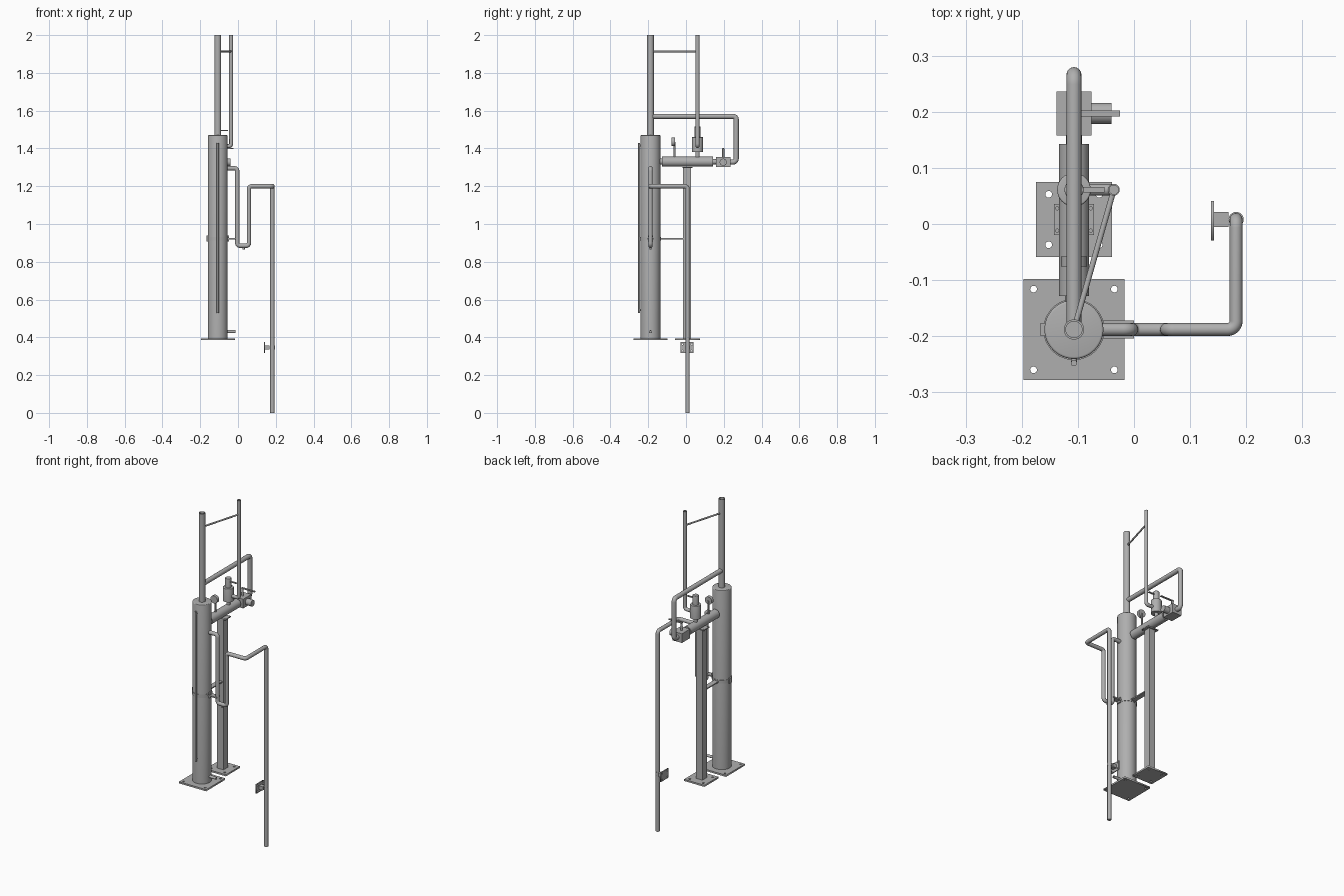
import bpy, bmesh, math
from mathutils import Vector

cube = bpy.data.objects.get("Cube")
if cube:
    bpy.data.objects.remove(cube, do_unlink=True)

steel = bpy.data.materials.new("grey_steel")
GREY = (0.43, 0.43, 0.43, 1)
steel.diffuse_color = GREY
steel.use_nodes = True
bsdf = next(n for n in steel.node_tree.nodes if n.type == 'BSDF_PRINCIPLED')
bsdf.inputs["Base Color"].default_value = GREY


def finish(obj, smooth=True):
    obj.data.materials.clear()
    obj.data.materials.append(steel)
    bpy.ops.object.select_all(action='DESELECT')
    obj.select_set(True)
    bpy.context.view_layer.objects.active = obj
    if obj.type == 'CURVE':
        bpy.ops.object.convert(target='MESH')
        obj = bpy.context.view_layer.objects.active
    if smooth:
        bpy.ops.object.shade_smooth_by_angle(angle=math.radians(35))
    return obj


def add(name, data, smooth=True):
    obj = bpy.data.objects.new(name, data)
    bpy.context.collection.objects.link(obj)
    return finish(obj, smooth)


def rod(name, a, b, r, sides=32, bore=0, rim=0):
    """Straight cylinder from a to b; bore hollows the b end, rim bevels it."""
    a, b = Vector(a), Vector(b)
    bm = bmesh.new()
    bmesh.ops.create_cone(bm, cap_ends=True, segments=sides, radius1=r,
                          radius2=r, depth=(b - a).length)
    top = max(bm.faces, key=lambda f: f.calc_center_median().z)
    if bore:
        bmesh.ops.inset_region(bm, faces=[top], thickness=r - bore)
        ext = bmesh.ops.extrude_discrete_faces(bm, faces=[top])
        bmesh.ops.translate(bm, verts=ext["faces"][0].verts, vec=(0, 0, -4 * r))
    elif rim:
        bmesh.ops.bevel(bm, geom=list(top.edges), offset=rim, segments=3,
                        affect='EDGES', profile=0.5)
    turn = (b - a).to_track_quat('Z', 'Y').to_matrix().to_4x4()
    turn.translation = (a + b) / 2
    bm.transform(turn)
    mesh = bpy.data.meshes.new(name)
    bm.to_mesh(mesh)
    bm.free()
    return add(name, mesh)


def box(name, lo, hi):
    bm = bmesh.new()
    bmesh.ops.create_cube(bm, size=1)
    for v in bm.verts:
        v.co = [lo[i] if v.co[i] < 0 else hi[i] for i in range(3)]
    mesh = bpy.data.meshes.new(name)
    bm.to_mesh(mesh)
    bm.free()
    return add(name, mesh, False)


def bent_pipe(name, points, r, bend=1.3):
    """Round pipe along points, with tight elbows."""
    pts = [Vector(p) for p in points]
    path = [pts[0]]
    for p, q, s in zip(pts, pts[1:], pts[2:]):
        u, w = (p - q).normalized(), (s - q).normalized()
        R = r * bend
        for i in range(9):
            t = math.pi / 2 * i / 8
            path.append(q + u * R * (1 - math.sin(t)) + w * R * (1 - math.cos(t)))
    path.append(pts[-1])
    curve = bpy.data.curves.new(name, 'CURVE')
    curve.dimensions = '3D'
    curve.bevel_depth = r
    curve.bevel_resolution = 6
    curve.use_fill_caps = True
    spline = curve.splines.new('POLY')
    spline.points.add(len(path) - 1)
    for sp, co in zip(spline.points, path):
        sp.co = (*co, 1)
    return add(name, curve)


def drilled_plate(name, centre, size, hole, hole_r, thick, axis='Z'):
    """Flat plate with four holes at +-hole from the centre."""
    curve = bpy.data.curves.new(name, 'CURVE')
    curve.dimensions = '2D'
    curve.fill_mode = 'BOTH'
    curve.extrude = thick / 2
    w, d = size[0] / 2, size[1] / 2
    loops = [[(-w, -d), (w, -d), (w, d), (-w, d)]]
    for sx in (-1, 1):
        for sy in (-1, 1):
            loops.append([(sx * hole[0] + hole_r * math.cos(k * math.pi / 8),
                           sy * hole[1] + hole_r * math.sin(k * math.pi / 8))
                          for k in range(16)])
    for loop in loops:
        s = curve.splines.new('POLY')
        s.points.add(len(loop) - 1)
        s.use_cyclic_u = True
        for sp, (x, y) in zip(s.points, loop):
            sp.co = (x, y, 0, 1)
    obj = add(name, curve, False)
    obj.location = centre
    if axis == 'X':
        obj.rotation_euler = (math.pi / 2, 0, math.pi / 2)
    return obj


X, Y = -0.107, -0.188      # tank axis
PZ = 1.33                  # manifold height
PY = 0.006                 # support post centre

# Tank, its foot and outlet pipe
drilled_plate("tank_base_plate", (X, Y, 0.39), (0.18, 0.18), (0.072, 0.072), 0.006, 0.01)
rod("tank", (X, Y, 0.39), (X, Y, 1.47), 0.0525, 48, rim=0.004)
rod("upper_pipe", (X, Y, 1.46), (X, Y, 2.0), 0.018, bore=0.0145)
rod("drain_nipple", (X, Y, 0.43), (-0.012, Y, 0.43), 0.008, 20, bore=0.005)

# Sight tube on the front of the tank
TY = -0.248
rod("sight_tube", (X, TY, 0.53), (X, TY, 1.43), 0.0055, 16)
for z in (0.545, 1.415):
    rod("sight_tube_fitting", (X, Y, z), (X, TY, z), 0.005, 16)

# Clamp band with ears and brackets
rod("clamp_band", (X, Y, 0.912), (X, Y, 0.932), 0.0545, 48)
for s in (-1, 1):
    box("clamp_ear", (X + s * 0.056 - 0.004, Y - 0.012, 0.907),
        (X + s * 0.056 + 0.004, Y + 0.012, 0.939))
box("post_bracket", (X - 0.015, Y + 0.045, 0.918), (X + 0.015, PY - 0.018, 0.925))
box("trap_bracket", (X + 0.045, Y - 0.016, 0.918), (0.0, Y + 0.016, 0.925))

# Support post
drilled_plate("post_base_plate", (X, 0.008, 0.39), (0.135, 0.133), (0.045, 0.045), 0.006, 0.01)
box("support_post", (X - 0.021, PY - 0.021, 0.39), (X + 0.021, PY + 0.021, 1.3))
drilled_plate("post_top_plate", (X, 0.008, 1.3), (0.071, 0.055), (0.03, 0.02), 0.003, 0.006)

# Manifold and bypass loop
rod("manifold_neck", (X, Y, PZ), (X, -0.12, PZ), 0.016)
rod("manifold", (X, -0.128, PZ), (X, 0.143, PZ), 0.0265, 40)
rod("valve_link", (X, 0.14, PZ), (X, 0.165, PZ), 0.014)
bent_pipe("bypass_loop", [(X, Y, 1.57), (X, 0.266, 1.57), (X, 0.266, PZ - 0.002),
                          (X, 0.22, PZ - 0.002)], 0.0135)

# Shut-off valve
VY = 0.197
box("valve_body", (X - 0.031, VY - 0.039, PZ - 0.029), (X + 0.031, VY + 0.039, PZ + 0.026))
rod("valve_port", (X + 0.03, VY, PZ - 0.003), (-0.04, VY, PZ - 0.003), 0.019)
rod("valve_stem", (X, VY, PZ + 0.02), (X, VY, 1.4), 0.006, 16)
box("valve_lever", (X - 0.006, VY - 0.005, 1.397), (-0.025, VY + 0.005, 1.403))

# Pressure gauge
rod("gauge_stem", (X, -0.06, PZ), (X, -0.06, 1.435), 0.005, 16)
rod("gauge_dial", (X, -0.058, 1.435), (X, -0.076, 1.435), 0.023, 32)

# Relief valve and vent pipe
RY = 0.061
rod("relief_neck", (X, RY, PZ), (X, RY, 1.385), 0.011)
rod("relief_body", (X, RY, 1.38), (X, RY, 1.46), 0.03, rim=0.003)
rod("relief_cap", (X, RY, 1.455), (X, RY, 1.515), 0.017, rim=0.002)
box("relief_lever", (X, RY - 0.005, 1.493), (-0.053, RY + 0.005, 1.498))
bent_pipe("vent_elbow", [(X, RY, 1.412), (-0.036, RY, 1.412), (-0.036, RY, 1.5)], 0.0105)
rod("vent_pipe", (-0.036, RY, 1.45), (-0.036, RY, 2.0), 0.0105, bore=0.008)
rod("pipe_brace", (X, Y, 1.914), (-0.036, RY, 1.914), 0.005, 16)

# U-shaped trap and long drain pipe
bent_pipe("trap_and_drain_pipe",
          [(X, Y, 1.295), (-0.004, Y, 1.295), (-0.004, Y, 0.885), (0.058, Y, 0.885),
           (0.058, Y, 1.2), (0.182, Y, 1.2), (0.182, 0.008, 1.2), (0.182, 0.008, 0)], 0.0115)
rod("trap_plug", (0.03, Y, 0.885), (0.03, Y, 0.866), 0.006, 16)

# Wall bracket of the drain pipe
drilled_plate("wall_plate", (0.14, 0.006, 0.346), (0.07, 0.056), (0.025, 0.018), 0.004, 0.006, 'X')
box("wall_bracket_arm", (0.142, -0.005, 0.335), (0.168, 0.021, 0.357))
rod("wall_pipe_clamp", (0.182, 0.008, 0.335), (0.182, 0.008, 0.357), 0.0135)
